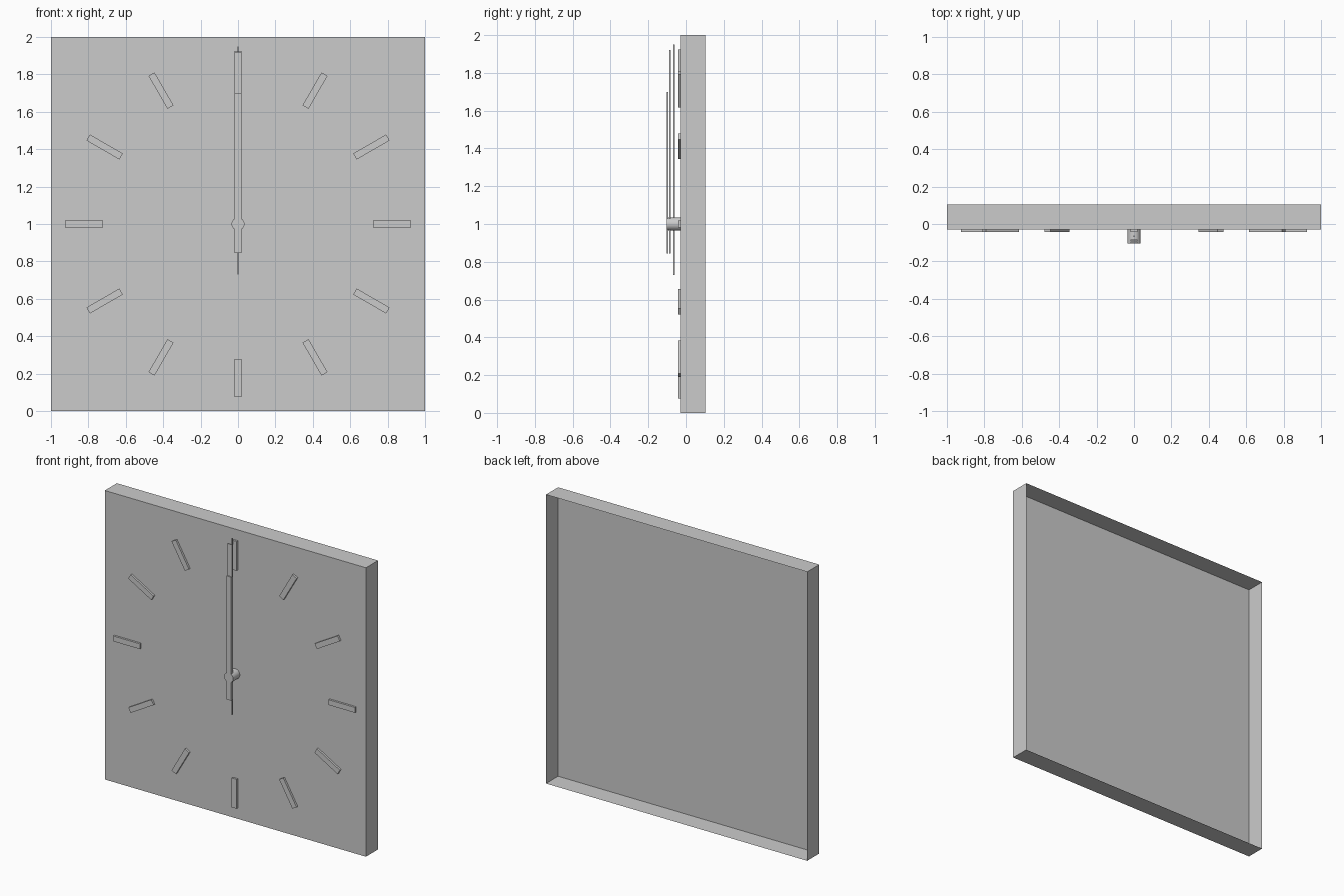
import bpy
import bmesh
import math
from mathutils import Matrix, Vector

cube = bpy.data.objects.get("Cube")
if cube:
    bpy.data.objects.remove(cube, do_unlink=True)

grey = bpy.data.materials.new("plain grey")
grey.use_nodes = True
colour = (0.6, 0.6, 0.6, 1)
grey.diffuse_color = colour
grey.node_tree.nodes["Principled BSDF"].inputs["Base Color"].default_value = colour

FACE_Y = -0.029   # front surface of the dial
CENTRE = Vector((0, 0, 1))


def add_object(name, bm):
    mesh = bpy.data.meshes.new(name)
    bm.to_mesh(mesh)
    bm.free()
    mesh.materials.append(grey)
    obj = bpy.data.objects.new(name, mesh)
    bpy.context.collection.objects.link(obj)
    return obj


def box(name, x, y, z, angle=0, open_back=False):
    """Box from (min, max) ranges about the dial centre, turned around y."""
    bm = bmesh.new()
    ranges = (x, y, z)
    size = [hi - lo for lo, hi in ranges]
    middle = Vector([(lo + hi) / 2 for lo, hi in ranges])
    place = (Matrix.Translation(CENTRE) @ Matrix.Rotation(angle, 4, 'Y')
             @ Matrix.Translation(middle) @ Matrix.Diagonal((*size, 1)))
    bmesh.ops.create_cube(bm, size=1, matrix=place)
    if open_back:
        bm.normal_update()
        back = [f for f in bm.faces if f.normal.y > 0.9]
        bmesh.ops.delete(bm, geom=back, context='FACES_ONLY')
    return add_object(name, bm)


# Square dial with thin rims, open at the back
box("dial_case", (-1, 1), (FACE_Y, 0.103), (-1, 1), open_back=True)

# Twelve raised hour markers
for hour in range(1, 13):
    box(f"hour_marker_{hour}", (-0.0185, 0.0185), (-0.043, FACE_Y),
        (0.722, 0.925), math.radians(hour * 30))

# Hands, stacked along the spindle
box("second_hand", (-0.003, 0.003), (-0.069, -0.061), (-0.27, 0.95))
box("minute_hand", (-0.0185, 0.0185), (-0.091, -0.083), (-0.155, 0.92))
box("hour_hand", (-0.0185, 0.0185), (-0.102, -0.094), (-0.155, 0.70))

# Round spindle through the hands
bm = bmesh.new()
depth = FACE_Y + 0.103
place = (Matrix.Translation(CENTRE + Vector((0, FACE_Y - depth / 2, 0)))
         @ Matrix.Rotation(math.pi / 2, 4, 'X'))
bmesh.ops.create_cone(bm, cap_ends=True, segments=16, radius1=0.035,
                      radius2=0.035, depth=depth, matrix=place)
spindle = add_object("spindle", bm)
bpy.ops.object.select_all(action='DESELECT')
spindle.select_set(True)
bpy.context.view_layer.objects.active = spindle
bpy.ops.object.shade_smooth_by_angle(angle=math.radians(40))
